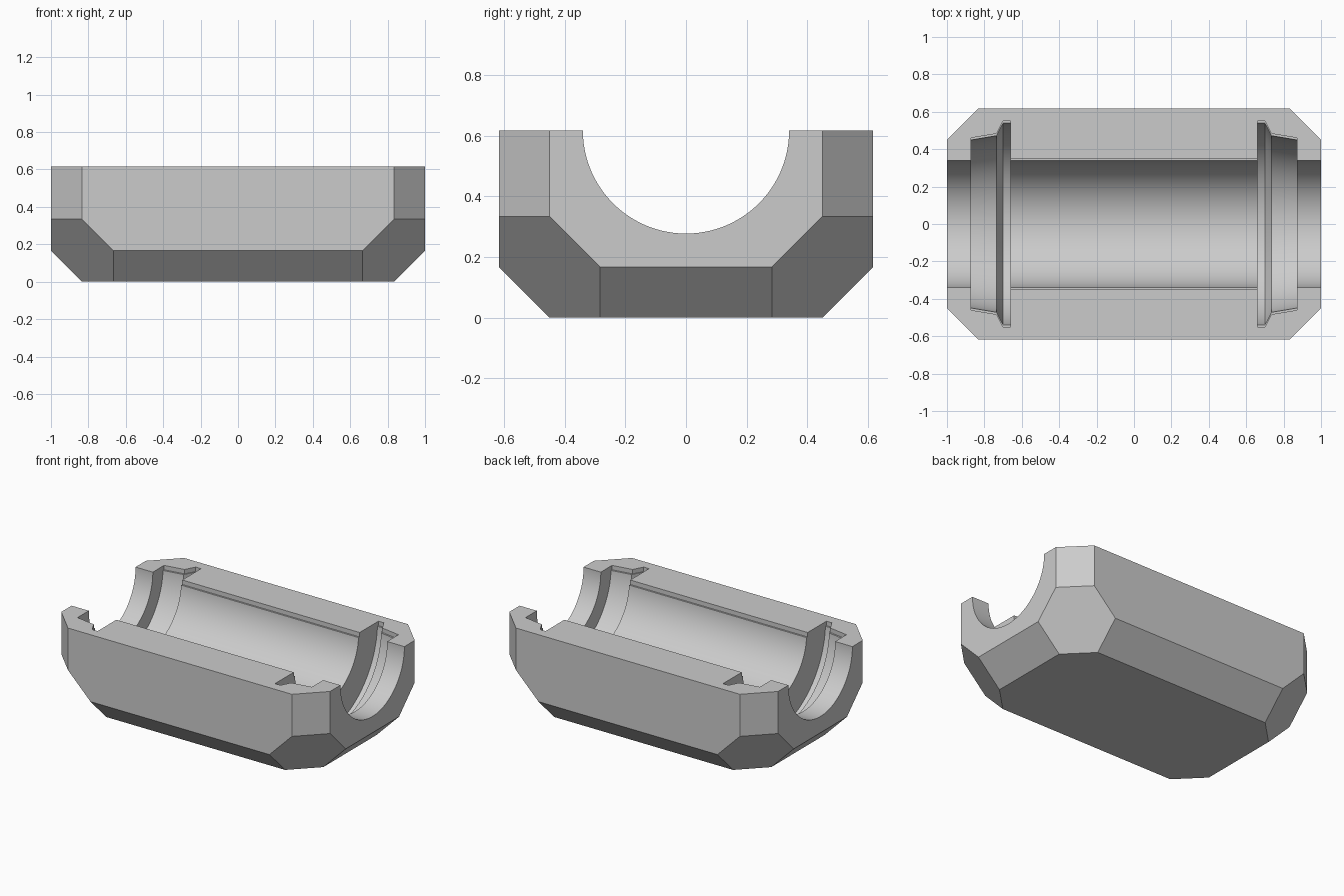
import bpy, bmesh, math
from mathutils import Matrix, Vector

cube = bpy.data.objects.get("Cube")
if cube:
    bpy.data.objects.remove(cube)

HALF_X, HALF_Y, HEIGHT = 1.0, 0.617, 0.617
CHAMFER = 0.167
SEGMENTS = 128


def make_object(name, bm):
    bmesh.ops.recalc_face_normals(bm, faces=bm.faces)
    mesh = bpy.data.meshes.new(name)
    bm.to_mesh(mesh)
    bm.free()
    obj = bpy.data.objects.new(name, mesh)
    bpy.context.collection.objects.link(obj)
    return obj


def slice_off(bm, point, normal):
    geom = bm.verts[:] + bm.edges[:] + bm.faces[:]
    cut = bmesh.ops.bisect_plane(bm, geom=geom, plane_co=point, plane_no=normal,
                                 clear_outer=True, dist=1e-5)
    edges = [e for e in cut["geom_cut"] if isinstance(e, bmesh.types.BMEdge)]
    bmesh.ops.contextual_create(bm, geom=edges)


# Block with chamfered upright edges, lower edges and lower corners
bm = bmesh.new()
bmesh.ops.create_cube(bm, size=2)
bmesh.ops.scale(bm, vec=(HALF_X, HALF_Y, HEIGHT / 2), verts=bm.verts)
bmesh.ops.translate(bm, vec=(0, 0, HEIGHT / 2), verts=bm.verts)
signs = (-1, 1)
for sx in signs:
    slice_off(bm, (sx * (HALF_X - CHAMFER), 0, 0), (sx, 0, -1))
    for sy in signs:
        slice_off(bm, (sx * (HALF_X - CHAMFER), sy * HALF_Y, 0), (sx, sy, 0))
for sy in signs:
    slice_off(bm, (0, sy * (HALF_Y - CHAMFER), 0), (0, sy, -1))
for sx in signs:
    for sy in signs:
        corner = Vector((sx * HALF_X, sy * HALF_Y, 0))
        normal = Vector((sx, sy, -1))
        slice_off(bm, corner - normal * CHAMFER, normal)
block = make_object("half_shell_block", bm)

# Stepped bore: half profile (x, radius) mirrored, then spun about the x axis
half = [(0.66, 0.34), (0.66, 0.54), (0.70, 0.54), (0.735, 0.473),
        (0.872, 0.45), (0.872, 0.34), (1.1, 0.34), (1.1, 0)]
profile = [(-x, r) for x, r in reversed(half)] + half
bm = bmesh.new()
verts = [bm.verts.new((x, 0, r)) for x, r in profile]
edges = [bm.edges.new(pair) for pair in zip(verts, verts[1:])]
bmesh.ops.rotate(bm, verts=verts, matrix=Matrix.Rotation(math.pi / SEGMENTS, 3, 'X'))
bmesh.ops.spin(bm, geom=verts + edges, axis=(1, 0, 0), cent=(0, 0, 0),
               angle=math.tau, steps=SEGMENTS, use_merge=True)
bmesh.ops.remove_doubles(bm, verts=bm.verts, dist=1e-5)
bmesh.ops.translate(bm, vec=(0, 0, HEIGHT), verts=bm.verts)
bore = make_object("bore_cutter", bm)

# Shallow lip that follows the outline of the cavity
bm = bmesh.new()
lip = [(x, r + 0.01) for x, r in profile[2:-2]]
outline = lip + [(x, -y) for x, y in reversed(lip)]
face = bm.faces.new([bm.verts.new((x, y, HEIGHT - 0.03)) for x, y in outline])
new = bmesh.ops.extrude_face_region(bm, geom=[face])
bmesh.ops.translate(bm, vec=(0, 0, 0.1),
                    verts=[v for v in new["geom"] if isinstance(v, bmesh.types.BMVert)])
rim = make_object("lip_cutter", bm)

# Cut the cavity out of the block
bpy.ops.object.select_all(action='DESELECT')
bpy.context.view_layer.objects.active = block
block.select_set(True)
for cutter in (bore, rim):
    cutter.hide_render = True
    mod = block.modifiers.new("cavity", 'BOOLEAN')
    mod.operation = 'DIFFERENCE'
    mod.solver = 'EXACT'
    mod.object = cutter
    bpy.ops.object.modifier_apply(modifier=mod.name)
    bpy.data.objects.remove(cutter)

# Single grey finish
grey = bpy.data.materials.new("light_grey")
grey.use_nodes = True
colour = (0.6, 0.6, 0.6, 1)
grey.diffuse_color = colour
grey.node_tree.nodes["Principled BSDF"].inputs["Base Color"].default_value = colour
block.data.materials.clear()
block.data.materials.append(grey)
bpy.ops.object.shade_smooth_by_angle(angle=math.radians(25))
